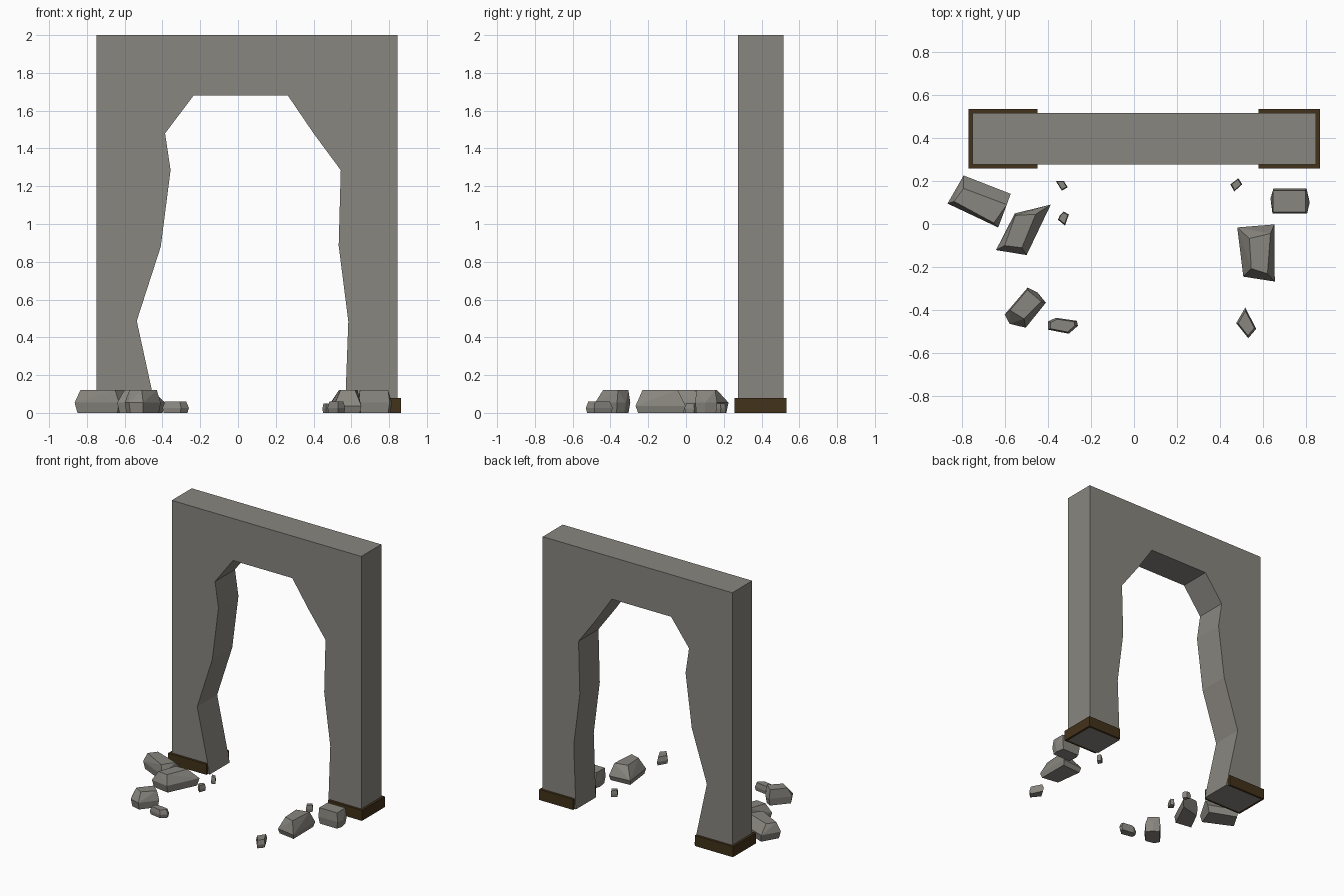
import bpy, bmesh

if "Cube" in bpy.data.objects:
    bpy.data.objects.remove(bpy.data.objects["Cube"])

def material(name, rgb):
    m = bpy.data.materials.new(name)
    m.diffuse_color = (*rgb, 1)
    m.use_nodes = True
    m.node_tree.nodes["Principled BSDF"].inputs["Base Color"].default_value = m.diffuse_color
    return m

STONE = material("grey stone", (0.25, 0.238, 0.212))
WOOD = material("dark brown trim", (0.055, 0.032, 0.010))

def finish(bm, name, mat):
    bmesh.ops.recalc_face_normals(bm, faces=bm.faces)
    me = bpy.data.meshes.new(name)
    bm.to_mesh(me)
    bm.free()
    me.materials.append(mat)
    ob = bpy.data.objects.new(name, me)
    bpy.context.collection.objects.link(ob)
    return ob

def prism(name, points, offset, mat):
    """Extrude a closed outline of 3D points along offset."""
    bm = bmesh.new()
    face = bm.faces.new([bm.verts.new(p) for p in points])
    ext = bmesh.ops.extrude_face_region(bm, geom=[face], use_keep_orig=True)
    verts = [g for g in ext["geom"] if isinstance(g, bmesh.types.BMVert)]
    bmesh.ops.translate(bm, verts=verts, vec=offset)
    return finish(bm, name, mat)

def scaled(pts, s):
    cx = sum(p[0] for p in pts) / len(pts)
    cy = sum(p[1] for p in pts) / len(pts)
    return [(cx + (x - cx) * s, cy + (y - cy) * s) for x, y in pts]

def rock(name, outline, height, top=None, mid=0.45):
    """Convex chunk: narrow base, wide middle, chipped top."""
    layers = [(scaled(outline, 0.9), 0), (outline, height * mid),
              (top or scaled(outline, 0.8), height)]
    bm = bmesh.new()
    for pts, z in layers:
        for x, y in pts:
            bm.verts.new((x, y, z))
    hull = bmesh.ops.convex_hull(bm, input=bm.verts)
    junk = {g for g in hull["geom_interior"] + hull["geom_unused"]
            if isinstance(g, bmesh.types.BMVert)}
    bmesh.ops.delete(bm, geom=list(junk), context='VERTS')
    bmesh.ops.dissolve_limit(bm, angle_limit=0.03, verts=bm.verts, edges=bm.edges)
    return finish(bm, name, STONE)

# Broken wall with ragged opening
X0, X1, Y0, Y1 = -0.75, 0.845, 0.275, 0.515
profile = [(X0, 0), (-0.43, 0), (-0.536, 0.487), (-0.409, 0.88), (-0.357, 1.285),
           (-0.386, 1.48), (-0.235, 1.68), (0.264, 1.68), (0.40, 1.48),
           (0.544, 1.285), (0.533, 0.885), (0.584, 0.485), (0.566, 0),
           (X1, 0), (X1, 2), (X0, 2)]
prism("wall", [(x, Y0, z) for x, z in profile], (0, Y1 - Y0, 0), STONE)

# Skirting wrapped round three sides of each leg
T = 0.018
for name, outer, inner, s in (("left_skirting", X0, -0.447, -1),
                              ("right_skirting", X1, 0.577, 1)):
    o = outer + s * T
    ring = [(inner, Y0 - T), (o, Y0 - T), (o, Y1 + T), (inner, Y1 + T),
            (inner, Y1), (outer, Y1), (outer, Y0), (inner, Y0)]
    prism(name, [(x, y, 0) for x, y in ring], (0, 0, 0.08), WOOD)

# Large rubble
rock("left_large_rubble", [(-0.79, 0.225), (-0.572, 0.14), (-0.63, -0.016), (-0.865, 0.095)], 0.12,
     [(-0.79, 0.165), (-0.59, 0.09), (-0.65, 0.005), (-0.835, 0.105)])
rock("left_wedge_rubble", [(-0.386, 0.09), (-0.498, -0.144), (-0.64, -0.121), (-0.553, 0.049)], 0.122,
     [(-0.55, 0.04), (-0.456, 0.045), (-0.52, -0.11), (-0.60, -0.10)])
rock("left_front_rubble", [(-0.493, -0.295), (-0.446, -0.319), (-0.409, -0.365),
                           (-0.502, -0.481), (-0.577, -0.463), (-0.6, -0.42)], 0.12,
     [(-0.495, -0.305), (-0.43, -0.36), (-0.51, -0.44), (-0.575, -0.40)])
rock("right_block_rubble", [(0.633, 0.119), (0.647, 0.165), (0.8, 0.165),
                            (0.815, 0.1), (0.803, 0.049), (0.642, 0.049)], 0.12,
     [(0.645, 0.155), (0.795, 0.155), (0.795, 0.055), (0.645, 0.055)])
rock("right_large_rubble", [(0.479, -0.016), (0.651, -0.002), (0.653, -0.267), (0.507, -0.244)], 0.122,
     [(0.535, -0.067), (0.633, -0.044), (0.619, -0.23), (0.544, -0.207)], 0.3)

# Small chips
rock("left_front_chip", [(-0.4, -0.453), (-0.363, -0.435), (-0.265, -0.449),
                         (-0.26, -0.472), (-0.302, -0.509), (-0.4, -0.49)], 0.06)
rock("left_back_chip", [(-0.363, 0.2), (-0.326, 0.2), (-0.307, 0.17), (-0.335, 0.155)], 0.05)
rock("left_middle_chip", [(-0.344, 0.04), (-0.326, 0.058), (-0.302, 0.044),
                          (-0.32, -0.007), (-0.353, 0.02)], 0.05)
rock("right_back_chip", [(0.447, 0.184), (0.484, 0.212), (0.502, 0.184), (0.465, 0.151)], 0.05)
rock("right_front_chip", [(0.516, -0.388), (0.567, -0.486), (0.53, -0.53), (0.474, -0.46)], 0.06)
